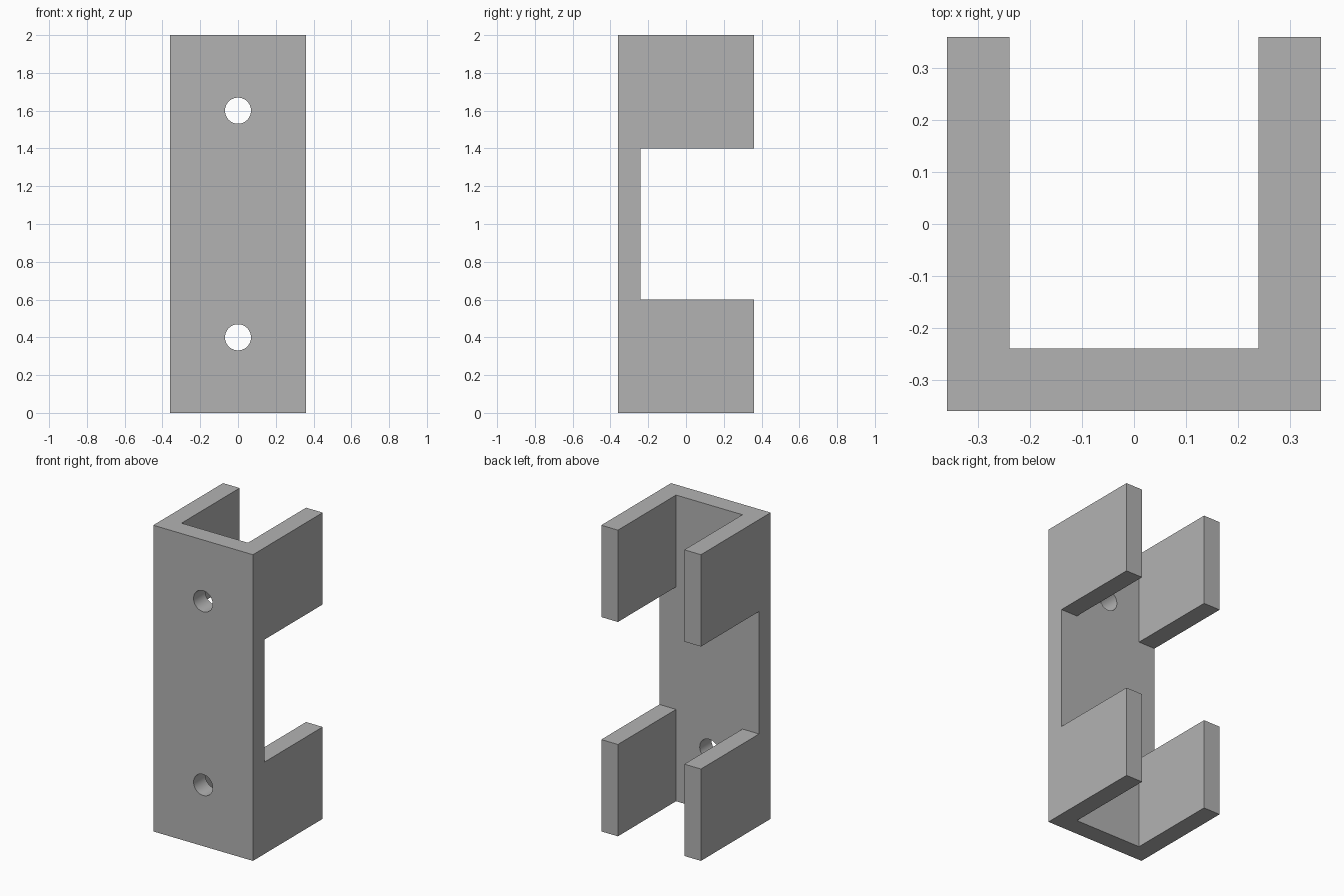
import bpy
import bmesh
from math import radians

cube = bpy.data.objects.get("Cube")
if cube:
    bpy.data.objects.remove(cube, do_unlink=True)

HALF, WALL, HEIGHT = 0.36, 0.12, 2.0
INNER = HALF - WALL

grey = bpy.data.materials.new("plain grey")
grey.use_nodes = True
colour = (0.45, 0.45, 0.45, 1)
grey.diffuse_color = colour
grey.node_tree.nodes["Principled BSDF"].inputs["Base Color"].default_value = colour


def cut(target, cutter):
    """Subtract the cutter from the target, then discard it."""
    cutter.hide_render = True
    mod = target.modifiers.new("cut", "BOOLEAN")
    mod.operation, mod.solver, mod.object = "DIFFERENCE", "EXACT", cutter
    bpy.ops.object.select_all(action="DESELECT")
    bpy.context.view_layer.objects.active = target
    target.select_set(True)
    bpy.ops.object.modifier_apply(modifier=mod.name)
    bpy.data.objects.remove(cutter, do_unlink=True)


# U-shaped channel, open at the back
profile = [(-HALF, -HALF), (HALF, -HALF), (HALF, HALF), (INNER, HALF),
           (INNER, -INNER), (-INNER, -INNER), (-INNER, HALF), (-HALF, HALF)]
bm = bmesh.new()
base = bm.faces.new([bm.verts.new((x, y, 0)) for x, y in profile])
grown = bmesh.ops.extrude_face_region(bm, geom=[base])["geom"]
bmesh.ops.translate(bm, vec=(0, 0, HEIGHT),
                    verts=[v for v in grown if isinstance(v, bmesh.types.BMVert)])
bmesh.ops.recalc_face_normals(bm, faces=bm.faces)
mesh = bpy.data.meshes.new("channel_bracket")
bm.to_mesh(mesh)
bm.free()
bracket = bpy.data.objects.new("channel_bracket", mesh)
bpy.context.collection.objects.link(bracket)
mesh.materials.append(grey)

# Middle notch through both side walls
bpy.ops.mesh.primitive_cube_add(size=1, location=(0, 0.5 - INNER, HEIGHT / 2))
notch = bpy.context.object
notch.name = "notch_cutter"
notch.scale = (1, 1, 0.8)
notch.data.materials.append(grey)
cut(bracket, notch)

# Two screw holes through the front plate
for z in (0.4, 1.6):
    bpy.ops.mesh.primitive_cylinder_add(vertices=48, radius=0.069, depth=WALL * 2,
                                        location=(0, WALL / 2 - HALF, z),
                                        rotation=(radians(90), 0, 0))
    hole = bpy.context.object
    hole.name = "hole_cutter"
    hole.data.materials.append(grey)
    cut(bracket, hole)

# Smooth hole walls, crisp plate edges
bpy.ops.object.select_all(action="DESELECT")
bpy.context.view_layer.objects.active = bracket
bracket.select_set(True)
bpy.ops.object.shade_smooth_by_angle(angle=radians(30))
